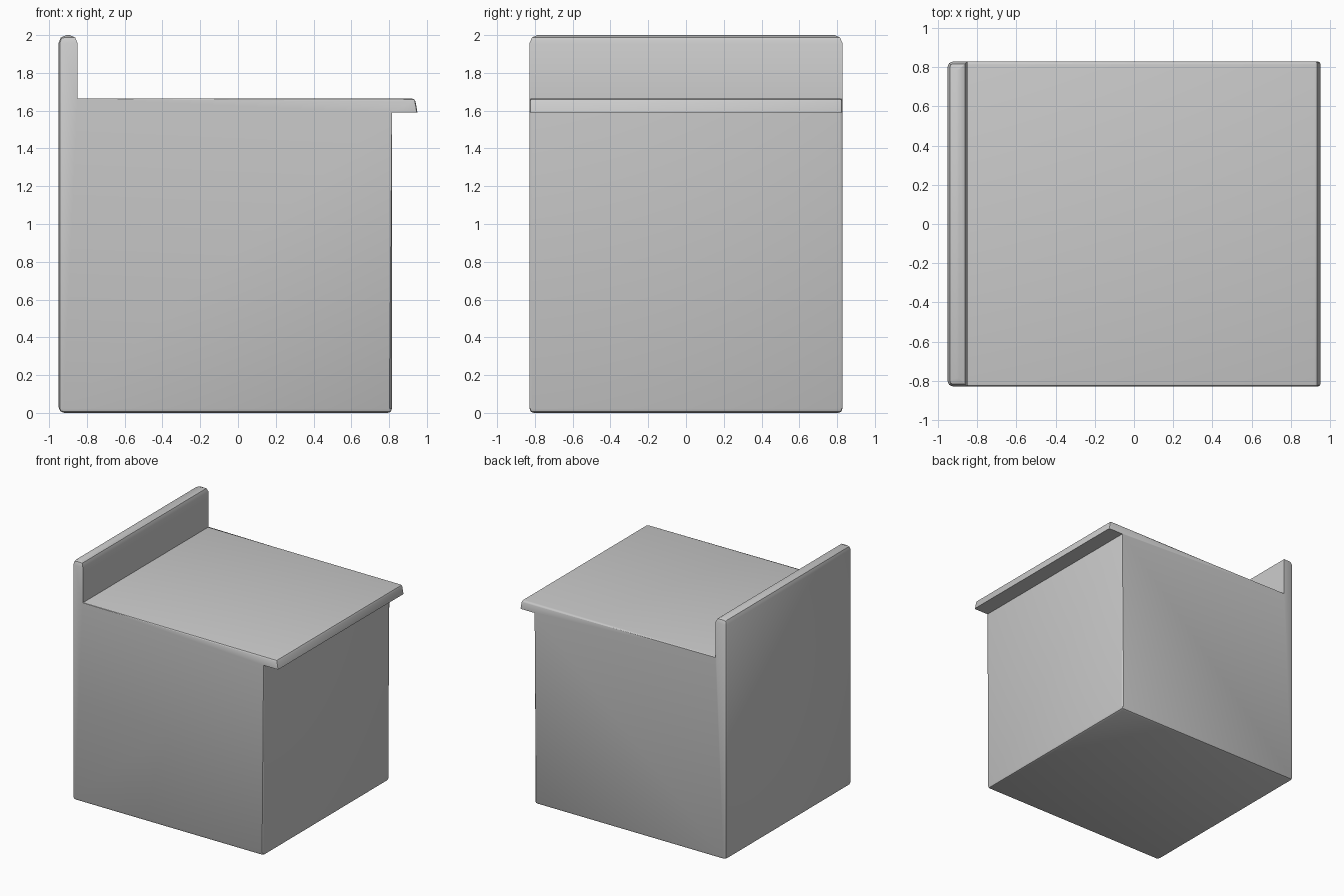
import bpy, bmesh

if "Cube" in bpy.data.objects:
    bpy.data.objects.remove(bpy.data.objects["Cube"])

HALF_DEPTH = 0.828
MAX_BEVEL = 0.045

# Side outline: x, z, bevel of the edge running along y, bevel of the side edge to the next point
OUTLINE = [
    (-0.95, 0.0, 0.03, 0.022),     # bottom rear
    (0.815, 0.0, 0.022, 0.014),    # bottom, open side
    (0.815, 1.59, 0.0, 0.0),       # under the overhang
    (0.95, 1.59, 0.0, 0.012),      # lip bottom, kept sharp
    (0.937, 1.665, 0.018, 0.016),  # lip top
    (-0.85, 1.665, 0.0, 0.0),      # top meets the upstand
    (-0.85, 2.0, 0.042, 0.042),    # upstand top
    (-0.95, 2.0, 0.042, 0.026),    # upstand top rear
]


def build_cabinet():
    bm = bmesh.new()
    weight = bm.edges.layers.float.new("bevel_weight_edge")
    near = [bm.verts.new((x, -HALF_DEPTH, z)) for x, z, _, _ in OUTLINE]
    far = [bm.verts.new((x, HALF_DEPTH, z)) for x, z, _, _ in OUTLINE]
    bm.faces.new(near)
    bm.faces.new(far[::-1])
    n = len(OUTLINE)
    for i in range(n):
        j = (i + 1) % n
        bm.faces.new((near[i], far[i], far[j], near[j]))
    for i, (_, _, across, side) in enumerate(OUTLINE):
        j = (i + 1) % n
        bm.edges.get((near[i], far[i]))[weight] = across / MAX_BEVEL
        for ring in (near, far):
            bm.edges.get((ring[i], ring[j]))[weight] = side / MAX_BEVEL
    bmesh.ops.recalc_face_normals(bm, faces=bm.faces)
    mesh = bpy.data.meshes.new("cabinet")
    bm.to_mesh(mesh)
    bm.free()
    obj = bpy.data.objects.new("cabinet", mesh)
    bpy.context.collection.objects.link(obj)
    return obj


# Cabinet with overhanging top and rear upstand, one closed solid
cabinet = build_cabinet()
bpy.context.view_layer.objects.active = cabinet
cabinet.select_set(True)

# Softened edges
bevel = cabinet.modifiers.new("soft_edges", "BEVEL")
bevel.limit_method = "WEIGHT"
bevel.width = MAX_BEVEL
bevel.segments = 2
bevel.use_clamp_overlap = False
bpy.ops.object.modifier_apply(modifier=bevel.name)
bpy.ops.object.shade_smooth_by_angle()
